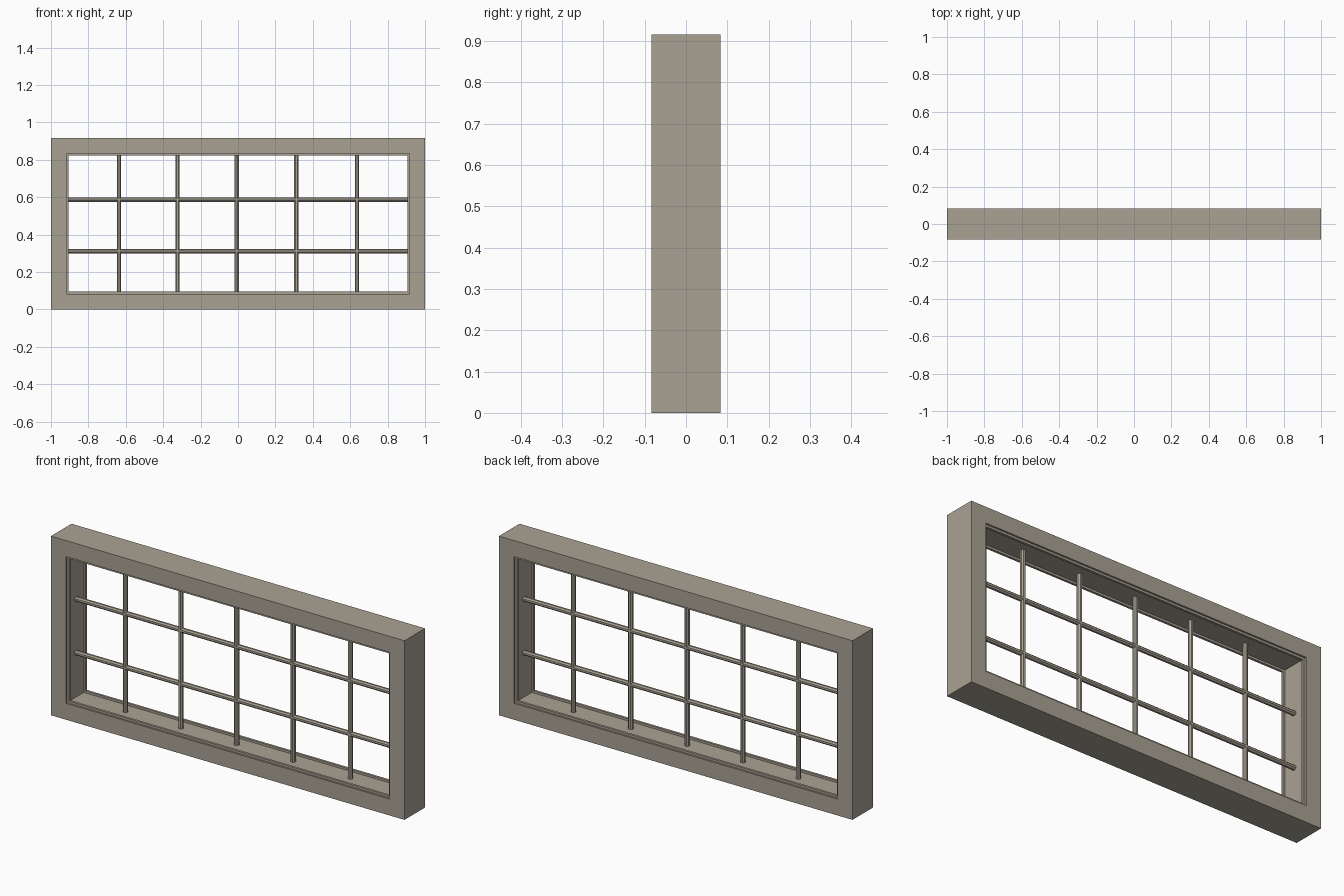
import bpy, bmesh, math
from mathutils import Matrix

if "Cube" in bpy.data.objects:
    bpy.data.objects.remove(bpy.data.objects["Cube"])

W, H, D = 1.0, 0.916, 0.083          # half width, height, half depth
T = 0.084                            # border thickness
OX, Z0, Z1 = W - T, T, H - 0.082     # opening limits

paint = bpy.data.materials.new("warm_grey_paint")
paint.diffuse_color = (0.40, 0.36, 0.295, 1)
paint.use_nodes = True
paint.node_tree.nodes["Principled BSDF"].inputs["Base Color"].default_value = paint.diffuse_color


def finish(name, bm):
    bmesh.ops.recalc_face_normals(bm, faces=bm.faces)
    mesh = bpy.data.meshes.new(name)
    bm.to_mesh(mesh)
    bm.free()
    mesh.materials.append(paint)
    ob = bpy.data.objects.new(name, mesh)
    bpy.context.collection.objects.link(ob)
    return ob


def ring(name, outer, inner, y0, y1):
    """Rectangular ring; outer and inner are (half width, bottom, top)."""
    bm = bmesh.new()
    loops = []
    for (hx, a, b), y in ((outer, y0), (inner, y0), (inner, y1), (outer, y1)):
        loops.append([bm.verts.new((x, y, z))
                      for x, z in ((-hx, a), (hx, a), (hx, b), (-hx, b))])
    for k in range(4):
        p, q = loops[k], loops[(k + 1) % 4]
        for i in range(4):
            j = (i + 1) % 4
            bm.faces.new((p[i], p[j], q[j], q[i]))
    return finish(name, bm)


def rod(name, centre, length, axis):
    """Slim eight-sided glazing bar with a flat side facing front."""
    bm = bmesh.new()
    bmesh.ops.create_cone(bm, cap_ends=True, segments=8, radius1=0.0125,
                          radius2=0.0125, depth=length)
    bmesh.ops.rotate(bm, verts=bm.verts, matrix=Matrix.Rotation(math.pi / 8, 3, 'Z'))
    if axis == 'X':
        bmesh.ops.rotate(bm, verts=bm.verts, matrix=Matrix.Rotation(math.pi / 2, 3, 'Y'))
    bmesh.ops.translate(bm, verts=bm.verts, vec=centre)
    return finish(name, bm)


# Main surround
ring("window_frame", (W, 0, H), (OX, Z0, Z1), -D, D)

# Thin beads just inside the front and back of the opening
B = 0.011
for side, s in (("front", -1), ("back", 1)):
    ring(side + "_bead", (OX, Z0, Z1), (OX - B, Z0 + B, Z1 - B), s * 0.074, s * 0.062)

# Glazing bars
for i, x in enumerate((-0.636, -0.323, -0.007, 0.312, 0.636)):
    rod(f"vertical_bar_{i + 1}", (x, 0, (Z0 + Z1) / 2), Z1 - Z0, 'Z')
for i, z in enumerate((0.312, 0.587)):
    rod(f"horizontal_bar_{i + 1}", (0, 0, z), 2 * OX, 'X')
